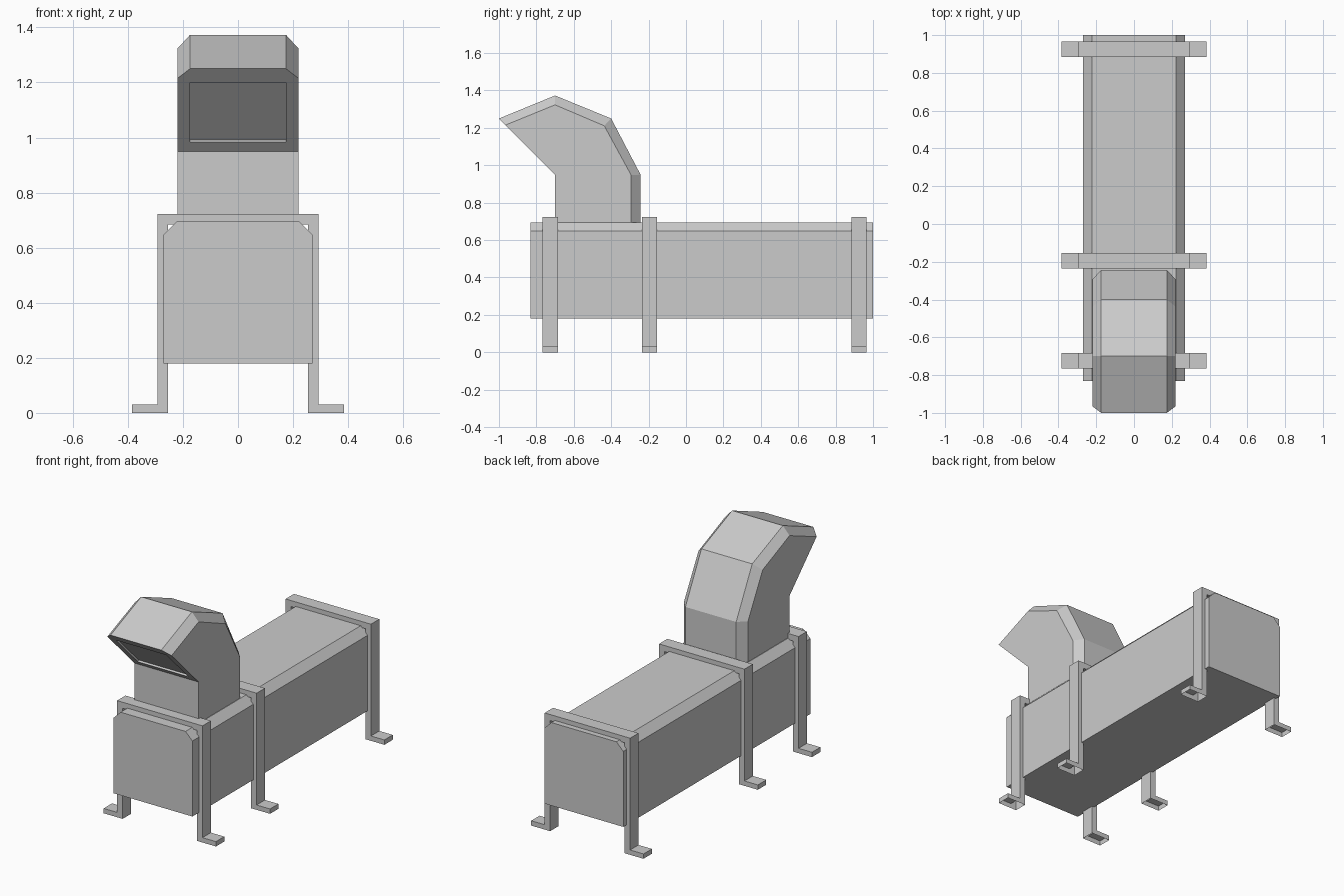
import bpy, bmesh

if "Cube" in bpy.data.objects:
    bpy.data.objects.remove(bpy.data.objects["Cube"])


def finish(bm, name):
    bmesh.ops.recalc_face_normals(bm, faces=bm.faces[:])
    mesh = bpy.data.meshes.new(name)
    bm.to_mesh(mesh)
    bm.free()
    ob = bpy.data.objects.new(name, mesh)
    bpy.context.collection.objects.link(ob)
    return ob


def extrude_profile(name, half, y0, y1, open_bottom=False):
    """Mirror a right-hand x/z half profile and extrude it along y."""
    pts = half + [(-x, z) for x, z in reversed(half)]
    bm = bmesh.new()
    face = bm.faces.new([bm.verts.new((x, y0, z)) for x, z in pts])
    new = bmesh.ops.extrude_face_region(bm, geom=[face], use_keep_orig=True)
    verts = [g for g in new["geom"] if isinstance(g, bmesh.types.BMVert)]
    bmesh.ops.translate(bm, verts=verts, vec=(0, y1 - y0, 0))
    bmesh.ops.recalc_face_normals(bm, faces=bm.faces[:])
    if open_bottom:
        low = [f for f in bm.faces if all(abs(v.co.z) < 1e-5 for v in f.verts)]
        bmesh.ops.delete(bm, geom=low, context='FACES_ONLY')
    return finish(bm, name)


# Long body with chamfered top edges
extrude_profile("body", [(0.27, 0.18), (0.27, 0.648), (0.223, 0.695)], -0.832, 1.0)

# Three support arches with outward feet, hollow underneath
arch = [(0.255, 0.685), (0.255, 0), (0.385, 0), (0.385, 0.03),
        (0.293, 0.03), (0.293, 0.723)]
for name, y in (("front", -0.725), ("middle", -0.195), ("rear", 0.925)):
    extrude_profile(name + "_support", arch, y - 0.041, y + 0.041, True)

# Angled hood: ridge is the outer outline, shoulder is where the chamfer meets the sides
ridge = [(-1.0, 1.25), (-0.7, 1.373), (-0.4, 1.25), (-0.243, 0.95), (-0.243, 0.685)]
shoulder = [(-0.965, 1.215), (-0.7, 1.323), (-0.437, 1.211), (-0.293, 0.947), (-0.293, 0.685)]
throat = [(-0.7, 0.685), (-0.7, 0.95)]
W, R = 0.22, 0.174
bm = bmesh.new()


def side_pair(points, x):
    return [[bm.verts.new((s * x, y, z)) for y, z in points] for s in (-1, 1)]


rl, rr = side_pair(ridge, R)
sl, sr = side_pair(shoulder, W)
tl, tr = side_pair(throat, W)
for i in range(len(ridge) - 1):
    for a, b in ((rl, rr), (sl, rl), (rr, sr)):
        bm.faces.new((a[i], a[i + 1], b[i + 1], b[i]))
for s, t in ((sl, tl), (sr, tr)):
    bm.faces.new(s + t)
bm.faces.new((tl[0], tr[0], tr[1], tl[1]))
bm.faces.new((tl[0], sl[-1], rl[-1], rr[-1], sr[-1], tr[0]))

# Hood mouth: sloped rim around a shallow recessed panel
D = 0.008
rim = [(0.25 - z, z) for z in (0.983, 1.2)]
rim_l, rim_r = side_pair(rim, R)
in_l, in_r = side_pair([(y + D, z + D) for y, z in rim], R)
bm.faces.new((tl[1], tr[1], rim_r[0], rim_l[0]))
bm.faces.new((tl[1], rim_l[0], rim_l[1], sl[0]))
bm.faces.new((tr[1], sr[0], rim_r[1], rim_r[0]))
bm.faces.new((sl[0], rim_l[1], rim_r[1], sr[0], rr[0], rl[0]))
outer = [rim_l[0], rim_r[0], rim_r[1], rim_l[1]]
inner = [in_l[0], in_r[0], in_r[1], in_l[1]]
for i in range(4):
    j = (i + 1) % 4
    bm.faces.new((outer[i], outer[j], inner[j], inner[i]))
bm.faces.new(inner)
finish(bm, "hood")
